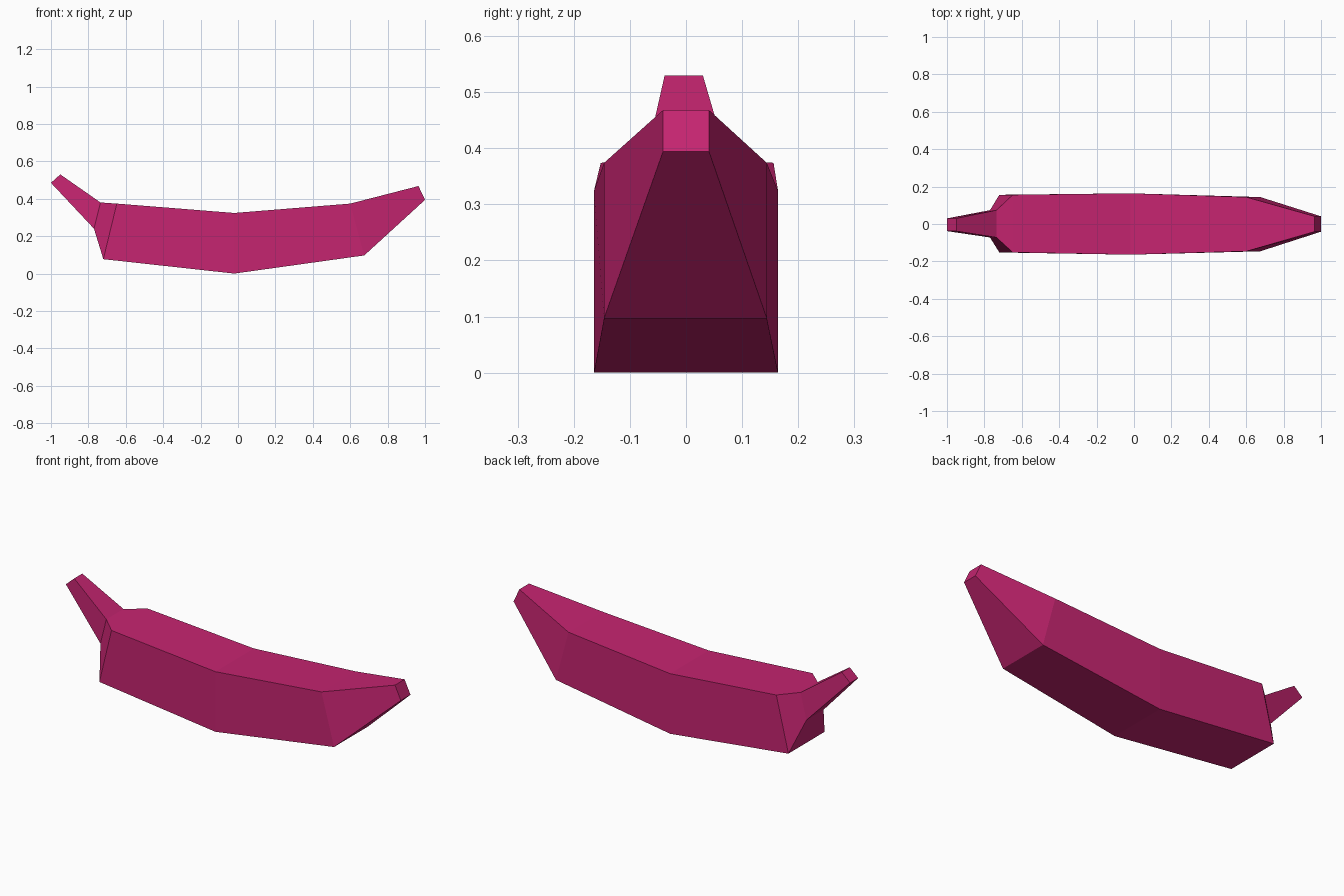
import bpy
import bmesh

cube = bpy.data.objects.get("Cube")
if cube:
    bpy.data.objects.remove(cube, do_unlink=True)

# Single flat skin colour
skin = bpy.data.materials.new("magenta_skin")
skin.use_nodes = True
colour = (0.56, 0.018, 0.163, 1.0)
skin.diffuse_color = colour
skin.node_tree.nodes["Principled BSDF"].inputs["Base Color"].default_value = colour

# Four-sided sections along the fruit:
# bottom x, bottom z, top x, top z, half width, sideways offset
sections = [
    (-1.00, 0.485, -0.95, 0.53, 0.034, -0.004),    # stem tip
    (-0.77, 0.24, -0.735, 0.38, 0.073, 0.001),     # stem base
    (-0.72, 0.077, -0.648, 0.374, 0.154, 0.002),   # shoulder
    (-0.02, 0.0, -0.02, 0.324, 0.164, 0.0),        # middle
    (0.675, 0.097, 0.60, 0.374, 0.145, -0.001),    # lower bend
    (1.00, 0.394, 0.965, 0.468, 0.041, 0.0),       # blunt end
]


def loft(name, rows):
    """Skin quad sections into a closed flat-shaded solid."""
    bm = bmesh.new()
    rings = []
    for bx, bz, tx, tz, w, off in rows:
        corners = [(bx, off - w, bz), (bx, off + w, bz),
                   (tx, off + w, tz), (tx, off - w, tz)]
        rings.append([bm.verts.new(c) for c in corners])
    for a, b in zip(rings, rings[1:]):
        for i in range(4):
            j = (i + 1) % 4
            bm.faces.new((a[i], a[j], b[j], b[i]))
    bm.faces.new(rings[0])
    bm.faces.new(rings[-1])
    bmesh.ops.recalc_face_normals(bm, faces=bm.faces)
    mesh = bpy.data.meshes.new(name)
    bm.to_mesh(mesh)
    bm.free()
    mesh.materials.append(skin)
    obj = bpy.data.objects.new(name, mesh)
    bpy.context.collection.objects.link(obj)
    return obj


loft("banana", sections)
